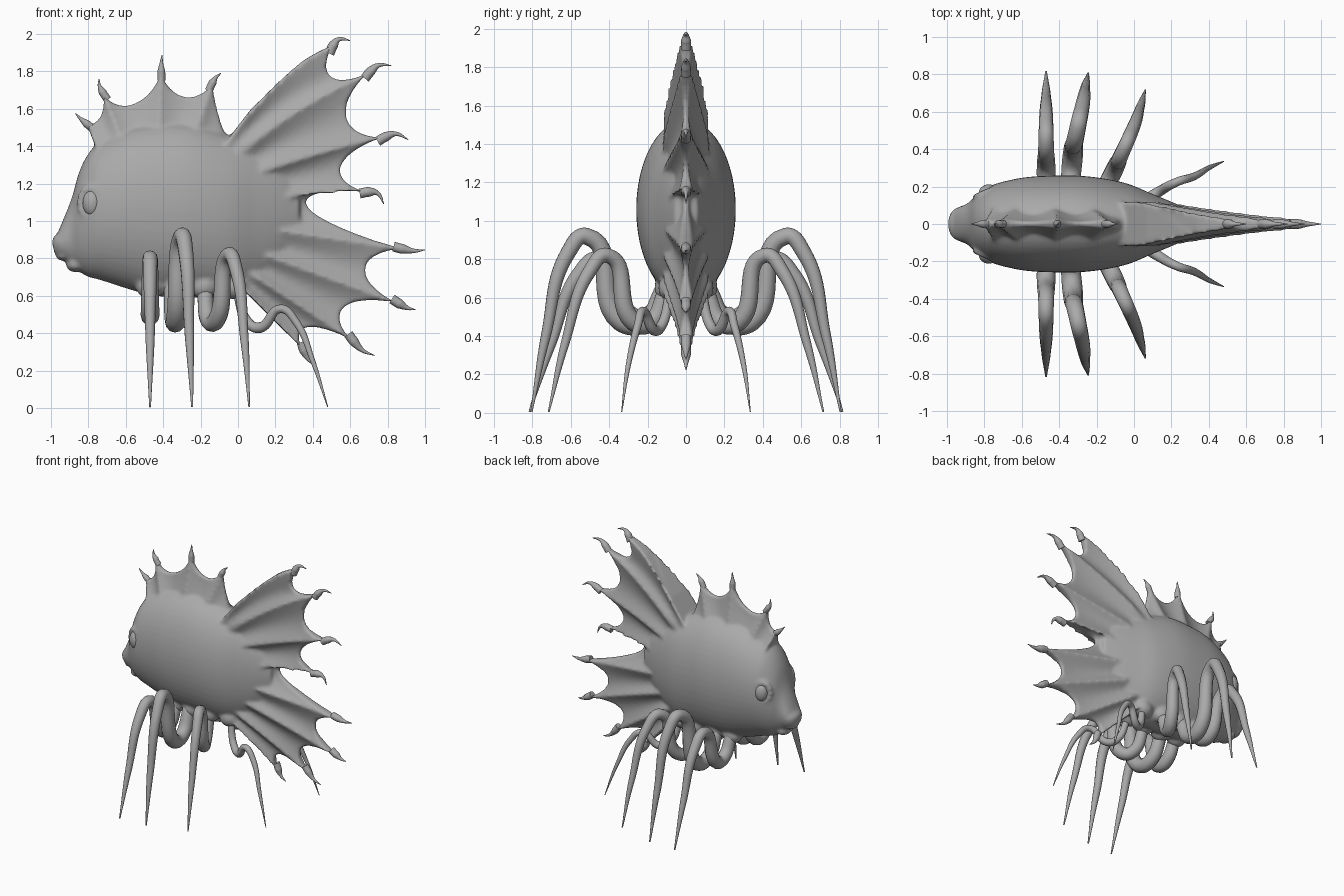
import bpy, bmesh, math
from mathutils import Vector, Matrix

cube = bpy.data.objects.get("Cube")
if cube:
    bpy.data.objects.remove(cube)

grey = bpy.data.materials.new("stone_grey")
grey.use_nodes = True
colour = (0.4, 0.4, 0.4, 1)
grey.diffuse_color = colour
grey.node_tree.nodes["Principled BSDF"].inputs["Base Color"].default_value = colour


def activate(ob):
    bpy.ops.object.select_all(action='DESELECT')
    ob.select_set(True)
    bpy.context.view_layer.objects.active = ob


def add_object(name, data):
    ob = bpy.data.objects.new(name, data)
    bpy.context.collection.objects.link(ob)
    data.materials.append(grey)
    activate(ob)
    return ob


def loft(bm, rings):
    """Closed skin through equal rings of points, capped at both ends."""
    loops = [[bm.verts.new(p) for p in ring] for ring in rings]
    n = len(loops[0])
    for a, b in zip(loops, loops[1:]):
        for i in range(n):
            j = (i + 1) % n
            bm.faces.new((a[i], a[j], b[j], b[i]))
    bm.faces.new(loops[0][::-1])
    bm.faces.new(loops[-1])


def smooth_path(points, steps):
    """Catmull-Rom samples through tuples of any length."""
    pts = [Vector(p) for p in points]
    pts = [pts[0]] + pts + [pts[-1]]
    out = []
    for a, b, c, d in zip(pts, pts[1:], pts[2:], pts[3:]):
        for k in range(steps):
            t = k / steps
            out.append(b + (c - a) * (t / 2) + (a * 2 - b * 5 + c * 4 - d) * (t * t / 2)
                       + (b * 3 - a - c * 3 + d) * (t ** 3 / 2))
    return out + [pts[-1]]


def blob(bm, place, size):
    m = Matrix.Translation(place) @ Matrix.Diagonal((*size, 1))
    bmesh.ops.create_uvsphere(bm, u_segments=24, v_segments=16, radius=1, matrix=m)


def fan(bm, root_a, root_b, tips, valleys, root_thick, ray_thick, bow=0, steps=16, depth=20):
    """Webbed fin: thick rays to the tips, scalloped web between them."""
    root_a, root_b = Vector(root_a), Vector(root_b)
    tips, valleys = [Vector(p) for p in tips], [Vector(p) for p in valleys]
    spans = len(valleys)
    rings = []
    for k in range(spans * steps + 1):
        i = min(k // steps, spans - 1)
        u = k / steps - i
        t = k / (spans * steps)
        sag = (1 - (2 * u - 1) ** 2) ** 0.75
        edge = tips[i].lerp(tips[i + 1], u) + (valleys[i] - (tips[i] + tips[i + 1]) / 2) * sag
        root = root_a.lerp(root_b, t)
        ray = math.cos(math.pi * u) ** 2
        left, right = [], []
        for j in range(depth + 1):
            s = j / depth
            p = root.lerp(edge, s)
            z = p.y + bow * 4 * s * (1 - s) * (1 - t) ** 5
            h = 0.013 + root_thick * (1 - s) ** 1.3 + ray_thick * ray * (1 - 0.5 * s) * min(1, 4 * s)
            left.append((p.x, h, z))
            right.append((p.x, -h, z))
        rings.append(left + right[::-1])
    loft(bm, rings)


def tube(name, points, radii, sides=4):
    """Tapered round limb along a smooth curve."""
    cu = bpy.data.curves.new(name, 'CURVE')
    cu.dimensions = '3D'
    cu.bevel_depth = 1
    cu.bevel_resolution = sides
    cu.resolution_u = 12
    cu.use_fill_caps = True
    sp = cu.splines.new('BEZIER')
    sp.bezier_points.add(len(points) - 1)
    for bp, p, r in zip(sp.bezier_points, points, radii):
        bp.co, bp.radius = p, r
        bp.handle_left_type = bp.handle_right_type = 'AUTO'
    ob = add_object(name, cu)
    bpy.ops.object.convert(target='MESH')
    bpy.ops.object.shade_smooth()
    return ob


# Body: x, underside, back, half width
stations = [(-0.985, 0.83, 0.89, 0.05), (-0.95, 0.80, 0.97, 0.085), (-0.89, 0.76, 1.12, 0.11),
            (-0.85, 0.73, 1.26, 0.15), (-0.80, 0.70, 1.36, 0.185), (-0.74, 0.685, 1.42, 0.215),
            (-0.6, 0.64, 1.49, 0.247), (-0.45, 0.60, 1.52, 0.258), (-0.25, 0.59, 1.52, 0.255),
            (-0.05, 0.59, 1.46, 0.22), (0.1, 0.65, 1.40, 0.16), (0.22, 0.74, 1.32, 0.11),
            (0.33, 0.88, 1.2, 0.06)]
bm = bmesh.new()
rings = []
for x, low, high, wide in smooth_path(stations, 6):
    ring = []
    for i in range(48):
        a = math.tau * i / 48
        ring.append((x, wide * math.cos(a), (low + high) / 2 + (high - low) / 2 * math.sin(a)))
    rings.append(ring)
loft(bm, rings)

# Snout, lips and chin
blob(bm, (-0.935, 0, 0.885), (0.06, 0.09, 0.055))
blob(bm, (-0.935, 0, 0.81), (0.04, 0.065, 0.022))
blob(bm, (-0.87, 0, 0.765), (0.05, 0.08, 0.04))
# Eye sockets, brows and belly swellings at the leg roots
for side in (1, -1):
    for i in range(14):
        a = math.tau * i / 14
        blob(bm, (-0.785 + 0.058 * math.cos(a), side * (0.168 + 0.025 * math.cos(a)),
                  1.095 + 0.08 * math.sin(a)), (0.022, 0.022, 0.022))
    for x, y in ((-0.47, 0.09), (-0.33, 0.1), (-0.18, 0.1), (-0.02, 0.08)):
        blob(bm, (x, side * y, 0.65), (0.075, 0.065, 0.07))

# Tail fin
tail_tips = [(0.51, 1.94), (0.71, 1.80), (0.79, 1.45), (0.70, 1.155),
             (0.88, 0.85), (0.865, 0.556), (0.62, 0.355), (0.355, 0.305)]
tail_valleys = [(0.50, 1.77), (0.58, 1.555), (0.55, 1.29), (0.37, 1.08),
                (0.68, 0.74), (0.57, 0.54), (0.37, 0.43)]
fan(bm, (-0.08, 1.40), (-0.02, 0.68), tail_tips, tail_valleys, 0.11, 0.032, 0.08)

# Back fin
back_tips = [(-0.81, 1.52), (-0.725, 1.69), (-0.41, 1.80), (-0.135, 1.74), (-0.07, 1.47)]
back_valleys = [(-0.735, 1.56), (-0.56, 1.625), (-0.29, 1.665), (-0.115, 1.61)]
fan(bm, (-0.74, 1.34), (-0.12, 1.36), back_tips, back_valleys, 0.1, 0.016)

bmesh.ops.recalc_face_normals(bm, faces=bm.faces)
mesh = bpy.data.meshes.new("body_and_fins")
bm.to_mesh(mesh)
bm.free()
body = add_object("body_and_fins", mesh)
remesh = body.modifiers.new("blend", 'REMESH')
remesh.mode = 'VOXEL'
remesh.voxel_size = 0.0115
relax = body.modifiers.new("relax", 'SMOOTH')
relax.factor = 0.5
relax.iterations = 8
for m in ("blend", "relax"):
    bpy.ops.object.modifier_apply(modifier=m)
bpy.ops.object.shade_smooth()

# Claws at the fin tips: end point for each fin ray
tail_ends = [(0.6, 1.965), (0.82, 1.83), (0.91, 1.435), (0.78, 1.09),
             (1.0, 0.845), (0.95, 0.525), (0.73, 0.28), (0.42, 0.225)]
back_ends = [(-0.87, 1.575), (-0.743, 1.76), (-0.406, 1.888), (-0.09, 1.79)]
tail_root, back_root = Vector((0.1, 1.05)), Vector((-0.4, 1.2))
for name, tips, ends, root, size in (("tail_claw", tail_tips, tail_ends, tail_root, 0.026),
                                     ("back_claw", back_tips, back_ends, back_root, 0.021)):
    for tip, end in zip(tips, ends):
        tip, end = Vector(tip), Vector(end)
        out = (tip - root).normalized()
        mid = tip + out * (end - tip).length * 0.5
        points = [tip - out * 0.05, tip, mid.lerp((tip + end) / 2, 0.4), end]
        tube(name, [(p.x, 0, p.y) for p in points], [size, size, size * 0.45, 0.002])

# Eyes
for side, name in ((1, "left_eye"), (-1, "right_eye")):
    bm = bmesh.new()
    blob(bm, (0, 0, 0), (0.047, 0.035, 0.066))
    mesh = bpy.data.meshes.new(name)
    bm.to_mesh(mesh)
    bm.free()
    eye = add_object(name, mesh)
    eye.location = (-0.785, side * 0.175, 1.095)
    eye.rotation_euler.z = side * 0.4
    bpy.ops.object.shade_smooth()

# Legs: root, low bend, shin, knee, calf, foot
legs = {
    "front_leg": ([(-0.47, 0.10, 0.66), (-0.47, 0.19, 0.51), (-0.47, 0.28, 0.50), (-0.47, 0.45, 0.80),
                   (-0.47, 0.56, 0.72), (-0.47, 0.70, 0.36), (-0.47, 0.815, 0.005)], 0.048),
    "second_leg": ([(-0.35, 0.11, 0.65), (-0.34, 0.22, 0.47), (-0.33, 0.34, 0.48), (-0.30, 0.52, 0.92),
                    (-0.28, 0.61, 0.84), (-0.26, 0.73, 0.40), (-0.245, 0.805, 0.005)], 0.052),
    "third_leg": ([(-0.18, 0.10, 0.65), (-0.15, 0.20, 0.46), (-0.11, 0.28, 0.48), (-0.05, 0.41, 0.82),
                   (-0.01, 0.50, 0.74), (0.035, 0.63, 0.36), (0.06, 0.715, 0.005)], 0.046),
    "rear_leg": ([(-0.01, 0.08, 0.64), (0.06, 0.13, 0.45), (0.12, 0.165, 0.43), (0.23, 0.225, 0.53),
                  (0.31, 0.25, 0.46), (0.40, 0.30, 0.25), (0.48, 0.335, 0.005)], 0.027),
}
taper = (0.9, 1.0, 1.05, 0.85, 0.78, 0.5, 0.1)
for name, (path, thick) in legs.items():
    for side, word in ((1, "left_"), (-1, "right_")):
        tube(word + name, [(x, side * y, z) for x, y, z in path], [thick * t for t in taper])
